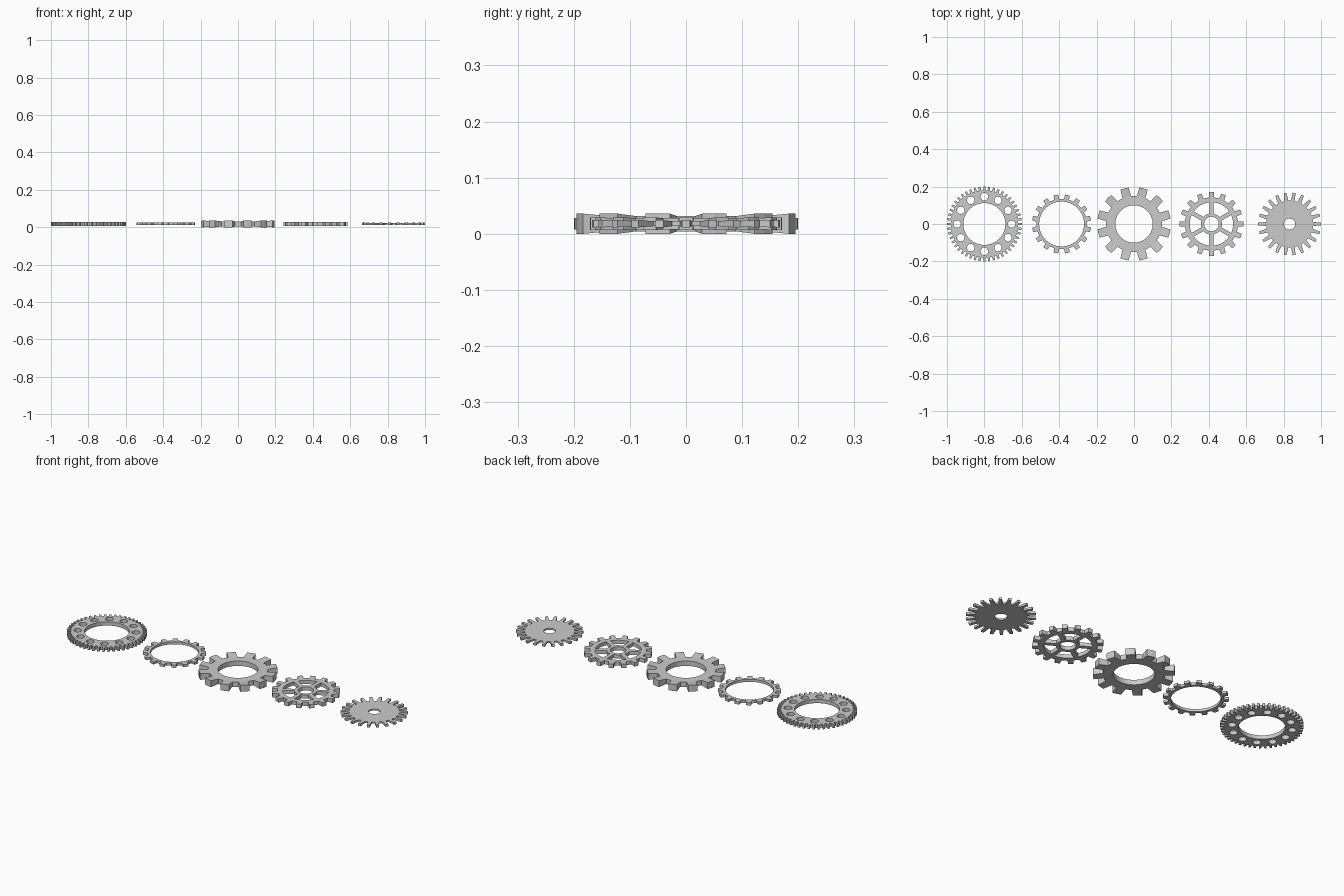
import bpy, bmesh
from math import sin, cos, pi, tau

if "Cube" in bpy.data.objects:
    bpy.data.objects.remove(bpy.data.objects["Cube"])

CZ = 0.018  # shared mid-height of all gears


def gear(name, x, teeth, tip, root, inner, half, crown=0.0,
         root_frac=0.28, tip_frac=0.2, phase=0.0):
    """Toothed ring; fractions are tooth half widths relative to one pitch.
    Crown thickens the teeth towards their tips."""
    bm = bmesh.new()
    pitch = tau / teeth

    def pt(r, a):
        return bm.verts.new((r * cos(a), r * sin(a), -1))

    ins, outs = [], []
    for i in range(teeth):
        a = phase + i * pitch
        hr, ht = root_frac * pitch, tip_frac * pitch
        angs = [a - hr, a, a + hr, a + pitch / 2]
        ins += [pt(inner, t) for t in angs]
        row = [pt(root, t) for t in angs]
        outs += row
        if tip > root:
            tips = [pt(tip, t) for t in (a - ht, a, a + ht)]
            for k in range(2):
                bm.faces.new((row[k], tips[k], tips[k + 1], row[k + 1]))
    n = len(ins)
    for i in range(n):
        j = (i + 1) % n
        bm.faces.new((ins[i], outs[i], outs[j], ins[j]))
    res = bmesh.ops.extrude_face_region(bm, geom=bm.faces[:], use_keep_orig=True)
    for g in res["geom"]:
        if isinstance(g, bmesh.types.BMVert):
            g.co.z = 1
    for v in bm.verts:
        f = max(0, (v.co.xy.length - root) / (tip - root)) if tip > root else 0
        v.co.z *= half + crown * f
    bmesh.ops.recalc_face_normals(bm, faces=bm.faces)
    me = bpy.data.meshes.new(name)
    bm.to_mesh(me)
    bm.free()
    ob = bpy.data.objects.new(name, me)
    ob.location = (x, 0, CZ)
    bpy.context.collection.objects.link(ob)
    return ob


# Fine-toothed gear with a circle of drilled holes
drilled = gear("drilled_gear", -0.8, 48, 0.2, 0.18, 0.112, 0.0105)
bm = bmesh.new()
for i in range(12):
    a = i * tau / 12
    ret = bmesh.ops.create_cone(bm, cap_ends=True, segments=20,
                                radius1=0.02, radius2=0.02, depth=0.1)
    bmesh.ops.translate(bm, verts=ret["verts"],
                        vec=(0.146 * cos(a), 0.146 * sin(a), 0))
me = bpy.data.meshes.new("hole_cutter")
bm.to_mesh(me)
bm.free()
cutter = bpy.data.objects.new("hole_cutter", me)
cutter.location = drilled.location
bpy.context.collection.objects.link(cutter)
bpy.context.view_layer.update()
mod = drilled.modifiers.new("holes", 'BOOLEAN')
mod.operation = 'DIFFERENCE'
mod.solver = 'EXACT'
mod.object = cutter
bpy.context.view_layer.objects.active = drilled
bpy.ops.object.modifier_apply(modifier=mod.name)
bpy.data.objects.remove(cutter)

# Thin ring gear
gear("ring_gear", -0.387, 16, 0.158, 0.135, 0.12, 0.007,
     root_frac=0.26, tip_frac=0.2, phase=pi / 16)

# Heavy gear with flared teeth
gear("heavy_gear", 0.0, 12, 0.197, 0.15, 0.1, 0.0135, 0.0045,
     root_frac=0.3, tip_frac=0.22, phase=pi / 12)

# Spoked gear: rim, hub and six spokes
X4 = 0.414
gear("spoked_gear_rim", X4, 16, 0.171, 0.142, 0.116, 0.01, 0.001,
     root_frac=0.26, tip_frac=0.19)
gear("spoked_gear_hub", X4, 12, 0.057, 0.057, 0.039, 0.01)
for i in range(6):
    a = pi / 6 + i * tau / 6
    bpy.ops.mesh.primitive_cube_add(
        size=1, location=(X4 + 0.0865 * cos(a), 0.0865 * sin(a), CZ),
        rotation=(0, 0, a))
    ob = bpy.context.object
    ob.name = "spoke"
    ob.scale = (0.065, 0.022, 0.0196)

# Thin solid gear with long narrow teeth
gear("disc_gear", 0.832, 22, 0.168, 0.125, 0.03, 0.0045, 0.002,
     root_frac=0.3, tip_frac=0.15)
